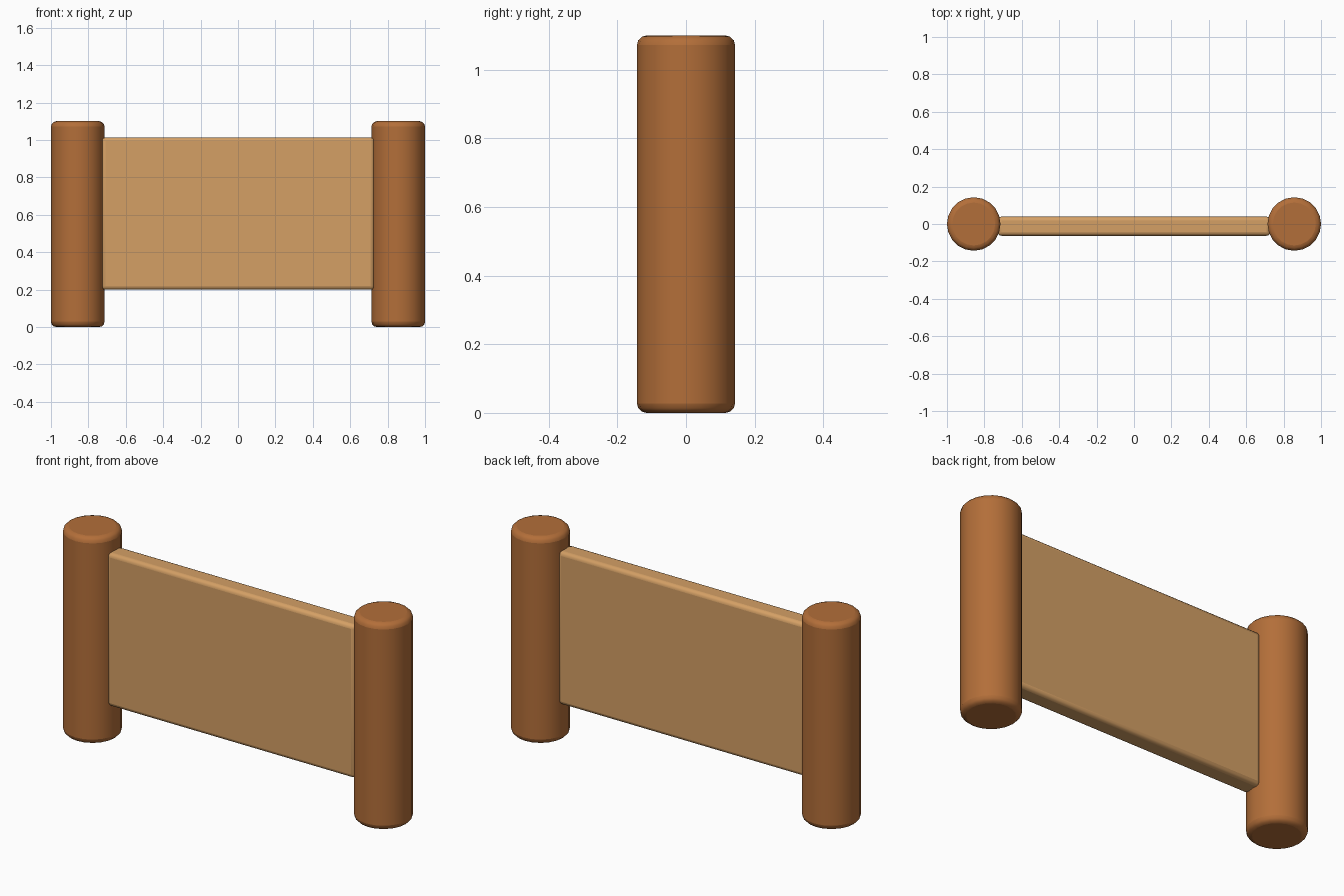
import bpy, math

if "Cube" in bpy.data.objects:
    bpy.data.objects.remove(bpy.data.objects["Cube"])


def material(name, rgb):
    m = bpy.data.materials.new(name)
    m.diffuse_color = (*rgb, 1.0)
    m.use_nodes = True
    m.node_tree.nodes["Principled BSDF"].inputs["Base Color"].default_value = m.diffuse_color
    return m


def finish(obj, name, mat, width):
    """Name, colour, round the sharp edges and smooth the shading."""
    obj.name = name
    obj.data.materials.append(mat)
    bev = obj.modifiers.new("rounded_edges", 'BEVEL')
    bev.width = width
    bev.segments = 3
    bev.limit_method = 'ANGLE'
    bev.angle_limit = math.radians(40)
    bpy.ops.object.shade_smooth_by_angle(angle=math.radians(40))


dark_wood = material("dark wood", (0.45, 0.157, 0.041))
light_wood = material("light wood", (0.66, 0.35, 0.13))

# Round posts at both ends
for side, label in ((-1, "left_post"), (1, "right_post")):
    bpy.ops.mesh.primitive_cylinder_add(vertices=20, radius=0.143, depth=1.10,
                                        location=(side * 0.857, 0, 0.55))
    finish(bpy.context.object, label, dark_wood, 0.028)

# Board between the posts, set slightly toward the front
bpy.ops.mesh.primitive_cube_add(size=1, location=(0, -0.012, 0.606))
board = bpy.context.object
board.scale = (1.458, 0.102, 0.814)
bpy.ops.object.transform_apply(location=False, rotation=False, scale=True)
finish(board, "board", light_wood, 0.02)
